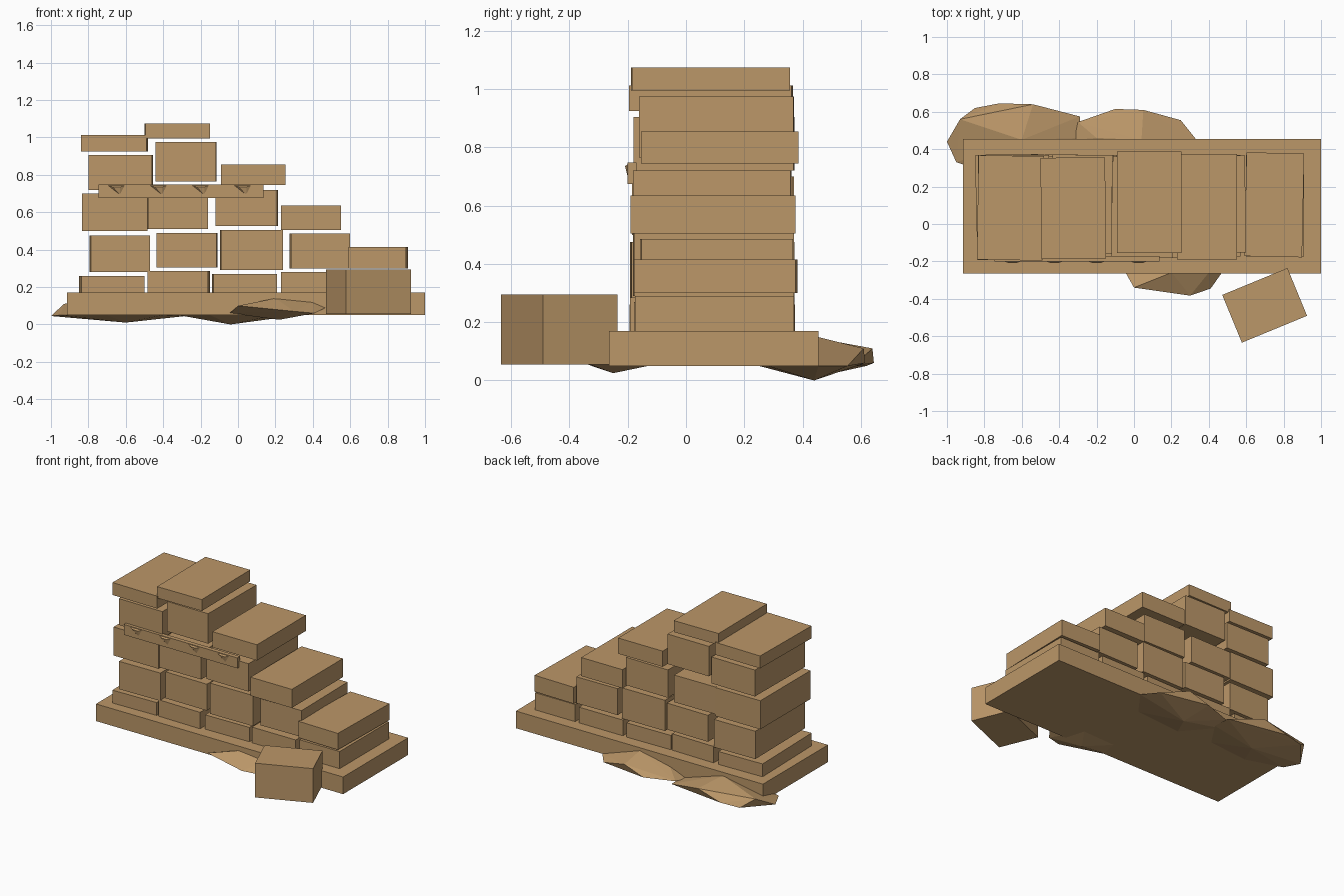
import bpy, bmesh, math
from mathutils import Matrix

if "Cube" in bpy.data.objects:
    bpy.data.objects.remove(bpy.data.objects["Cube"], do_unlink=True)

stone = bpy.data.materials.new("tan stone")
stone.use_nodes = True
tan = (0.50, 0.31, 0.14, 1)
stone.diffuse_color = tan
stone.node_tree.nodes["Principled BSDF"].inputs["Base Color"].default_value = tan


def finish(name, bm):
    mesh = bpy.data.meshes.new(name)
    bmesh.ops.recalc_face_normals(bm, faces=bm.faces[:])
    bm.to_mesh(mesh)
    bm.free()
    mesh.materials.append(stone)
    obj = bpy.data.objects.new(name, mesh)
    bpy.context.collection.objects.link(obj)
    return obj


def box(name, x, y, z, yaw=0):
    """Box from (low, high) ranges, turned by yaw degrees about its centre."""
    bm = bmesh.new()
    size = [b - a for a, b in (x, y, z)]
    bmesh.ops.create_cube(bm, size=1, matrix=Matrix.Diagonal((*size, 1)))
    obj = finish(name, bm)
    obj.location = [(a + b) / 2 for a, b in (x, y, z)]
    obj.rotation_euler.z = math.radians(yaw)


def rock(name, rim, crown):
    """Faceted slab: hull around a rim and a few crown and belly points."""
    bm = bmesh.new()
    for p in rim + crown:
        bm.verts.new(p)
    hull = bmesh.ops.convex_hull(bm, input=bm.verts[:])
    loose = [v for v in hull["geom_interior"] if isinstance(v, bmesh.types.BMVert)]
    bmesh.ops.delete(bm, geom=loose, context="VERTS")
    finish(name, bm)


# Foundation slab and the fallen block
box("foundation", (-.915, 1), (-.265, .455), (.05, .17))
box("fallen_block", (.51, .887), (-.573, -.297), (.055, .295), 22.4)

# Courses of blocks: left, right, bottom, top, yaw
courses = [
    [(-.85, -.5, .17, .26, 1.3), (-.485, -.15, .17, .285, -1), (-.14, .21, .17, .27, 1),
     (.23, .57, .17, .28, 0), (.6, .91, .17, .29, 0)],
    [(-.795, -.47, .28, .475, .8), (-.435, -.11, .305, .49, -.5), (-.095, .24, .29, .505, .5),
     (.275, .6, .3, .485, .8), (.59, .91, .3, .415, -1.2)],
    [(-.835, -.485, .5, .7, 0), (-.485, -.16, .51, .7, .5), (-.12, .215, .525, .72, -.7),
     (.23, .55, .505, .635, 0)],
    [(-.8, -.455, .72, .905, -.6), (-.44, -.115, .765, .975, -.4), (-.09, .255, .745, .855, 0)],
    [(-.84, -.48, .925, 1.012, -.9), (-.5, -.15, .995, 1.075, .5)],
]
depths = [[(-.19, .37)] * 2 + [(-.175, .37)] * 3,
          [(-.19, .37), (-.18, .37), (-.18, .37), (-.155, .365), (-.175, .38)],
          [(-.185, .37), (-.18, .365), (-.18, .36), (-.19, .375)],
          [(-.178, .37), (-.16, .37), (-.155, .387)],
          [(-.193, .365), (-.187, .355)]]
for row, (blocks, spans) in enumerate(zip(courses, depths), 1):
    for i, ((x0, x1, z0, z1, yaw), span) in enumerate(zip(blocks, spans), 1):
        trim = .28 * abs(math.sin(math.radians(yaw)))
        box(f"block_{row}_{i}", (x0 + trim, x1 - trim), span, (z0, z1), yaw)

# Thin front band with small raised chips
box("front_band", (-.745, .135), (-.2, -.17), (.675, .748))
for i in range(4):
    x = -.65 + i * .225
    rock(f"band_chip_{i + 1}",
         [(x - .05, -.198, .745), (x + .05, -.198, .745), (x + .02, -.198, .69)],
         [(x - .02, -.209, .735), (x + .02, -.209, .735)])

# Low faceted rocks around the foundation
rock("back_right_rock",
     [(-1, .44, .045), (-.93, .56, .11), (-.95, .33, .05), (-.72, .645, .06),
      (-.54, .64, .11), (-.29, .575, .05), (-.28, .46, .045), (-.4, .28, .05), (-.7, .25, .05)],
     [(-.6, .44, .01), (-.6, .45, .145), (-.85, .62, .05)])
rock("back_middle_rock",
     [(-.32, .45, .05), (-.3, .545, .06), (-.1, .615, .06), (.05, .61, .11),
      (.25, .555, .05), (.33, .455, .05), (.2, .28, .05), (-.15, .25, .05)],
     [(-.04, .44, 0), (.04, .45, .15), (-.2, .46, .1)])
rock("front_rock",
     [(-.045, -.26, .06), (0, -.34, .1), (.3, -.383, .07), (.41, -.345, .06),
      (.47, -.26, .09), (.3, -.13, .05), (.05, -.14, .05)],
     [(.22, -.25, .025), (.2, -.26, .14), (.4, -.26, .12)])
